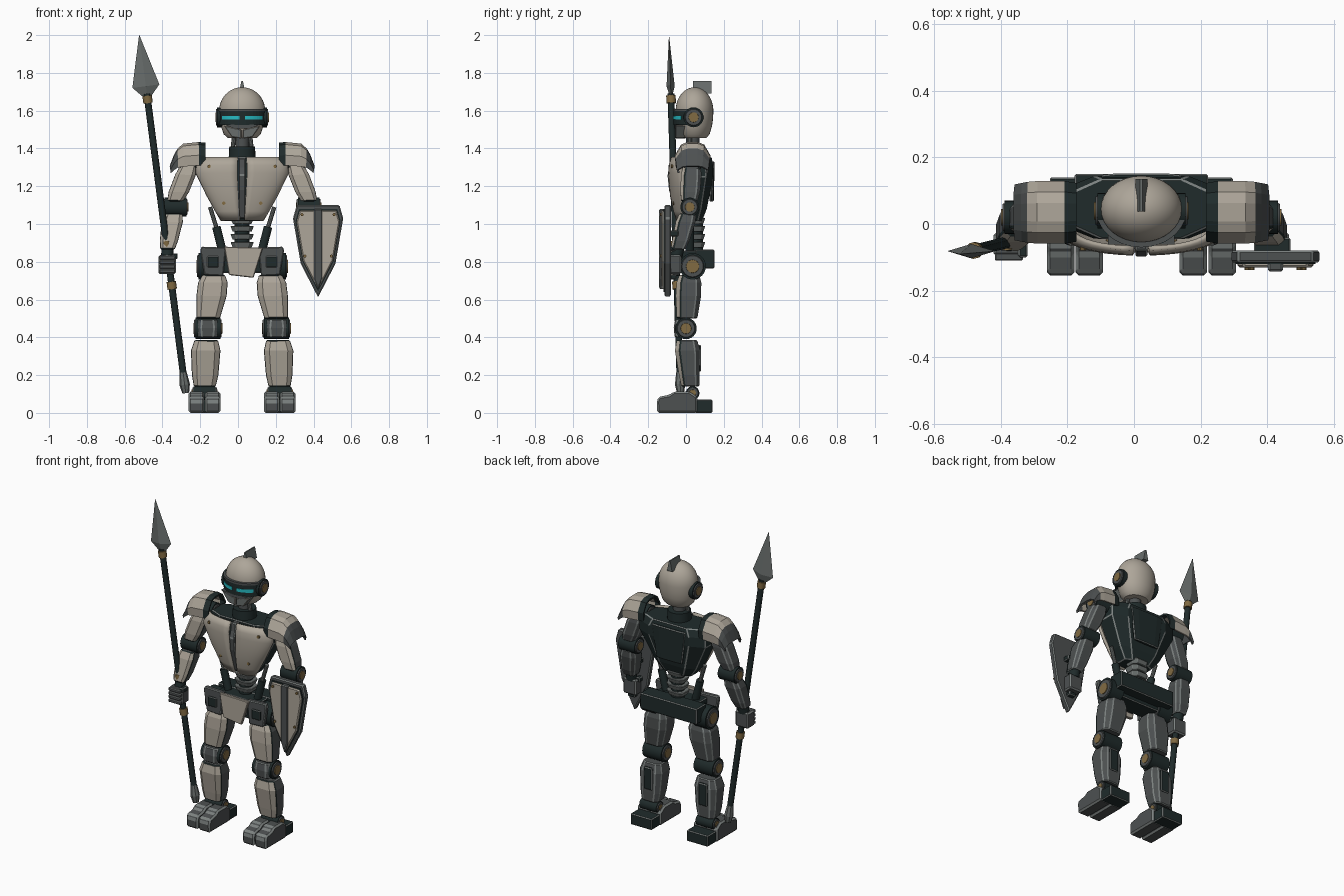
import bpy, bmesh, math
from mathutils import Vector, Matrix

if "Cube" in bpy.data.objects:
    bpy.data.objects.remove(bpy.data.objects["Cube"])

CX = 0.022  # body centre line; everything is built relative to it


def material(name, r, g, b):
    m = bpy.data.materials.new(name)
    m.diffuse_color = (r, g, b, 1)
    m.use_nodes = True
    m.node_tree.nodes["Principled BSDF"].inputs["Base Color"].default_value = m.diffuse_color
    return m


BEIGE = material("beige_armour", 0.42, 0.38, 0.32)
DARK = material("dark_teal_black", 0.014, 0.024, 0.024)
GREY = material("gunmetal_grey", 0.075, 0.082, 0.083)
EDGE = material("worn_edge_grey", 0.2, 0.22, 0.215)
STEEL = material("steel_grey", 0.14, 0.155, 0.15)
GOLD = material("bronze", 0.22, 0.145, 0.055)
CYAN = material("cyan_glow", 0.02, 0.5, 0.55)


def finish(name, bm, mats, smooth=False):
    bmesh.ops.recalc_face_normals(bm, faces=bm.faces)
    me = bpy.data.meshes.new(name)
    bm.to_mesh(me)
    bm.free()
    for m in mats:
        me.materials.append(m)
    if smooth:
        me.shade_smooth()
        me.set_sharp_from_angle(angle=math.radians(35))
    ob = bpy.data.objects.new(name, me)
    ob.location.x = CX
    bpy.context.collection.objects.link(ob)
    return ob


def wear(bm, width, skip=()):
    """Chamfer hard edges and give the chamfers the edge colour (slot 1)."""
    bmesh.ops.recalc_face_normals(bm, faces=bm.faces)
    es = [e for e in bm.edges if e.is_manifold and e.calc_face_angle(0) > 0.4
          and not any(f in skip for f in e.link_faces)]
    bmesh.ops.bevel(bm, geom=es, offset=width, offset_type='OFFSET', segments=1,
                    profile=0.5, affect='EDGES', material=1, clamp_overlap=True)


def loft(name, secs, mat, plate=None, width=0.005):
    """Chamfered rectangles (cx, cy, cz, half x, half y) joined into a shell."""
    bm = bmesh.new()
    ring = [(1, -.6), (1, .6), (.6, 1), (-.6, 1), (-1, .6), (-1, -.6), (-.6, -1), (.6, -1)]
    rows = [[bm.verts.new((cx + a * hx, cy + b * hy, cz)) for a, b in ring]
            for cx, cy, cz, hx, hy in secs]
    for r0, r1 in zip(rows, rows[1:]):
        for i in range(8):
            bm.faces.new((r0[i], r0[(i + 1) % 8], r1[(i + 1) % 8], r1[i]))
    bm.faces.new(rows[0])
    bm.faces.new(rows[-1])
    bmesh.ops.recalc_face_normals(bm, faces=bm.faces)
    front = []
    if plate:
        front = [f for f in bm.faces if f.normal.y < -0.4 and abs(f.normal.z) < 0.7]
        for f in front:
            f.material_index = 2
    wear(bm, width, front)
    if plate:
        front = [f for f in bm.faces if f.material_index == 2]
        rim = bmesh.ops.inset_region(bm, faces=front, thickness=0.007, depth=0.005)
        for f in rim['faces']:
            f.material_index = 3
    return finish(name, bm, [mat, EDGE, plate or mat, DARK])


def prism(name, pts, plane, a, b, mat, width=0.0, edge=None):
    """Outline in the xz, yz or xy plane, extruded from a to b."""
    put = {'xz': lambda u, v, w: (u, w, v), 'yz': lambda u, v, w: (w, u, v),
           'xy': lambda u, v, w: (u, v, w)}[plane]
    bm = bmesh.new()
    lo, hi = ([bm.verts.new(put(u, v, w)) for u, v in pts] for w in (a, b))
    n = len(pts)
    bm.faces.new(lo)
    bm.faces.new(hi)
    for i in range(n):
        bm.faces.new((lo[i], lo[(i + 1) % n], hi[(i + 1) % n], hi[i]))
    if width:
        wear(bm, width)
    return finish(name, bm, [mat, edge or EDGE])


def box(name, c, size, mat, width=0.005):
    x, y, z = (v / 2 for v in size)
    pts = [(c[0] - x, c[1] - y), (c[0] + x, c[1] - y), (c[0] + x, c[1] + y), (c[0] - x, c[1] + y)]
    return prism(name, pts, 'xy', c[2] - z, c[2] + z, mat, width)


def rod(name, p0, p1, r0, r1, mat, n=20, flat=1.0):
    p0, p1 = Vector(p0), Vector(p1)
    d = p1 - p0
    q = Vector((0, 0, 1)).rotation_difference(d).to_matrix().to_4x4()
    bm = bmesh.new()
    bmesh.ops.create_cone(bm, cap_ends=True, segments=n, radius1=r0, radius2=r1, depth=d.length,
                          matrix=Matrix.Translation((p0 + p1) / 2) @ q @ Matrix.Diagonal((1, flat, 1, 1)))
    return finish(name, bm, [mat], smooth=n > 8)


def joint(name, s, x0, x1, y, z, r):
    """Sideways pivot drum with a grey ring and bronze cap on both ends."""
    rod(name, (s * x0, y, z), (s * x1, y, z), r, r, DARK, 24)
    for x, d in ((x0, -1), (x1, 1)):
        for part, k, t, m in (("ring", .85, .006, GREY), ("cap", .52, .01, GOLD)):
            rod(f"{name}_{part}", (s * x, y, z), (s * (x + d * t), y, z), r * k, r * k * .94, m, 24)


def shell(name, rows, mats, thick, smooth=False):
    """Sheet through rows of points; one material per strip, then thickened."""
    bm = bmesh.new()
    vs = [[bm.verts.new(p) for p in row] for row in rows]
    for k, (a, b) in enumerate(zip(vs, vs[1:])):
        for i in range(len(a) - 1):
            bm.faces.new((a[i], a[i + 1], b[i + 1], b[i])).material_index = min(k, len(mats) - 1)
    ob = finish(name, bm, mats, smooth)
    mod = ob.modifiers.new("thickness", 'SOLIDIFY')
    mod.thickness, mod.offset = thick, 0


def arc_band(name, a0, a1, rx, ry, t, z0, z1, mat, n=20):
    """Curved strip around the front of the head, angles from straight ahead."""
    an = [math.radians(a0 + (a1 - a0) * i / n) for i in range(n + 1)]
    pts = [(rx * math.sin(a), .045 - ry * math.cos(a)) for a in an]
    pts += [((rx - t) * math.sin(a), .045 - (ry - t) * math.cos(a)) for a in reversed(an)]
    prism(name, pts, 'xy', z0, z1, mat)


# Head: egg-shaped helmet, crest, visor, eyes, jaw
prof = [(math.cos(t), 1.6 + .124 * math.sin(t)) for t in [i * math.pi / 20 for i in range(10)]]
prof = [(.62, 1.455), (.8, 1.475), (.93, 1.52), (.985, 1.56)] + prof
bm = bmesh.new()
rings = [[bm.verts.new((.122 * r * math.cos(a), .045 + .1 * r * math.sin(a), z))
          for a in [i * math.tau / 32 for i in range(32)]] for r, z in prof]
for r0, r1 in zip(rings, rings[1:]):
    for i in range(32):
        bm.faces.new((r0[i], r0[(i + 1) % 32], r1[(i + 1) % 32], r1[i]))
bm.faces.new(rings[0])
top = bm.verts.new((0, .045, 1.724))
for i in range(32):
    bm.faces.new((rings[-1][i], rings[-1][(i + 1) % 32], top))
finish("helmet", bm, [BEIGE], True)
prism("crest", [(-.018, 1.69), (.018, 1.69), (.004, 1.757), (-.004, 1.757)], 'xz', .038, .135, STEEL)
arc_band("visor", -85, 85, .133, .112, .02, 1.525, 1.605, DARK)
arc_band("visor_brow", -80, 80, .136, .115, .02, 1.598, 1.61, GREY)
for s in (-1, 1):
    arc_band("eye", s * 6, s * 52, .136, .115, .006, 1.552, 1.572, CYAN, 8)
    joint("ear", s, .1, .132, .04, 1.565, .053)
    prism("cheek", [(s * .004, 1.452), (s * .055, 1.46), (s * .098, 1.522), (s * .004, 1.5)],
          'xz', -.056, 0, STEEL, .004, BEIGE)
prism("jaw_trim", [(-.1, 1.528), (.1, 1.528), (.04, 1.505), (-.04, 1.505)], 'xz', -.062, 0, GREY)

# Neck
rod("neck_collar", (0, .035, 1.34), (0, .035, 1.41), .072, .068, DARK, 24)
rod("neck_core", (0, .035, 1.4), (0, .035, 1.47), .036, .036, GREY)
for s in (-1, 1):
    rod("neck_piston", (s * .05, .02, 1.4), (s * .042, .02, 1.47), .012, .012, STEEL, 10)

# Torso: dark core, two curved chest plates, centre spine strip
loft("torso_core", [(0, .03, 1.015, .1, .055), (0, .035, 1.08, .15, .075), (0, .05, 1.25, .235, .094),
                    (0, .05, 1.31, .235, .094), (0, .045, 1.355, .2, .09)], DARK)
loft("back_panel", [(0, .135, 1.12, .09, .012), (0, .14, 1.33, .12, .012)], DARK)
rows_z = [(1.02, .11, .05), (1.07, .14, .066), (1.15, .185, .083), (1.27, .245, .093),
          (1.31, .243, .09), (1.352, .212, .078)]
for s in (-1, 1):
    rows = []
    for z, hw, d in rows_z:
        an = [math.radians(6 + 74 * i / 8) for i in range(9)]
        rows.append([(s * hw * math.sin(a), .005 - d * math.cos(a) ** .7, z) for a in an])
    shell("chest_plate", rows, [BEIGE], .014, True)
    for x, z, y in ((.175, 1.305, -.066), (.098, 1.11, -.056)):
        rod("chest_bolt", (s * x, y + .01, z), (s * x, y - .014, z), .009, .009, GOLD, 10)
    # waist pistons
    rod("waist_piston_rod", (s * .17, .02, 1.09), (s * .13, .02, .96), .012, .012, STEEL, 10)
    rod("waist_piston_sleeve", (s * .137, .02, .985), (s * .105, .02, .86), .023, .023, DARK, 14)
prism("chest_spine", [(-.085, 1.3), (-.098, 1.26), (-.09, 1.18), (-.045, 1.03), (0, 1.03), (0, 1.35), (-.08, 1.35)],
      'yz', -.018, .018, GREY, .005)
for i in range(4):
    z = .875 + .042 * i
    loft("vertebra", [(0, .05, z, .05, .042), (0, .05, z + .03, .062, .052)], STEEL, width=.003)
rod("spine_core", (0, .05, .84), (0, .05, 1.04), .04, .04, DARK)

# Pelvis
box("pelvis_block", (0, .025, .8), (.3, .12, .12), DARK)
box("pelvis_back", (0, .1, .815), (.4, .1, .1), DARK)
prism("pelvis_front_plate", [(-.095, .88), (.11, .875), (.06, .715), (-.07, .73)], 'xz', -.085, -.065, BEIGE, .004, BEIGE)
box("pelvis_front_mount", (0, -.045, .81), (.14, .05, .1), GREY)

for s in (-1, 1):
    # Hip, thigh, knee
    joint("hip_joint", s, .14, .232, .035, .776, .07)
    prism("hip_plate", [(s * .085, .875), (s * .215, .88), (s * .222, .86), (s * .2, .73), (s * .1, .725)],
          'xz', -.065, -.035, GREY, .005)
    box("hip_plate_boss", (s * .155, -.065, .8), (.06, .02, .06), DARK, .004)
    loft("thigh", [(s * .15, .02, .73, .06, .05), (s * .155, .018, .69, .078, .063),
                   (s * .162, .015, .62, .08, .065), (s * .18, .008, .5, .062, .052)], GREY, BEIGE)
    joint("knee_joint", s, .115, .248, 0, .447, .057)
    loft("kneecap", [(s * .183, -.03, .4, .05, .03), (s * .183, -.035, .45, .058, .03),
                     (s * .183, -.03, .495, .05, .028)], GREY)
    # Shin, ankle, foot
    loft("shin", [(s * .198, .025, .14, .058, .045), (s * .196, .02, .2, .07, .052),
                  (s * .193, .01, .33, .078, .064), (s * .19, .008, .385, .062, .052)], GREY, BEIGE)
    box("calf_block", (s * .194, .065, .29), (.06, .03, .14), DARK)
    joint("ankle_joint", s, .14, .258, .035, .105, .036)
    for x in (.156, .242):
        prism("toe", [(-.152, 0), (.06, 0), (.06, .085), (.02, .112), (-.065, .112), (-.09, .095), (-.145, .085),
                      (-.155, .06)], 'yz', s * (x - .041), s * (x + .041), GREY, .01)
    box("heel", (s * .199, .095, .035), (.15, .09, .07), DARK)
    # Shoulder and layered pauldron
    joint("shoulder_joint", s, .2, .33, .035, 1.327, .052)
    rows = []
    for x, zt, zb, r in ((.195, 1.425, 1.31, .082), (.23, 1.428, 1.31, .088), (.31, 1.42, 1.305, .088),
                         (.338, 1.395, 1.3, .086), (.355, 1.365, 1.29, .083), (.378, 1.305, 1.27, .078)):
        rows.append([(s * x, .035 + u * r, zb + w * (zt - zb))
                     for u, w in ((-.95, 0), (-1, .45), (-.65, .9), (-.3, 1), (.3, 1), (.65, .9), (1, .45), (.95, 0))])
    shell("pauldron", rows, [DARK, BEIGE, BEIGE, GREY, GREY], .012)
    # Arm
    loft("upper_arm", [(s * .355, .02, 1.12, .042, .04), (s * .335, .025, 1.17, .054, .05),
                       (s * .3, .03, 1.26, .055, .052), (s * .28, .035, 1.32, .042, .042)], GREY, BEIGE)
    joint("elbow_joint", s, .295, .41, .02, 1.09, .05)
    loft("forearm", [(s * .395, -.04, .865, .038, .036), (s * .388, -.025, .91, .048, .044),
                     (s * .37, .0, 1.01, .056, .05), (s * .362, .012, 1.055, .046, .042)], GREY, BEIGE)
    rod("wrist", (s * .397, -.05, .83), (s * .395, -.04, .88), .032, .032, DARK)
    box("hand", (s * .397, -.06, .785), (.092, .07, .1), GREY, .008)
    for i in range(4):
        box("finger", (s * .397, -.095, .75 + .024 * i), (.084, .03, .021), GREY, .004)
    box("thumb", (s * .355, -.075, .83), (.028, .05, .03), DARK)


# Spear: leaning straight axis as a function of height
def sp(z):
    return (-.502 - (z - 1.67) * .13, -.09 + (2 - z) * .032, z)


rod("spear_shaft", sp(.19), sp(1.69), .018, .018, DARK, 12)
rod("spear_tip", sp(1.73), sp(2.0), .072, .001, STEEL, 4, .3)
rod("spear_tip_base", sp(1.68), sp(1.73), .026, .072, STEEL, 4, .3)
for z in (1.66, .89, .675):
    rod("spear_ring", sp(z - .02), sp(z + .02), .025, .025, GOLD, 12)
rod("spear_butt", sp(.105), sp(.15), .018, .028, STEEL, 8)
rod("spear_butt_top", sp(.15), sp(.215), .028, .019, STEEL, 8)

# Shield: rim, raised panel, spine, bolts, grip
SX = .402
outline = [(-.113, 1.1), (.113, 1.1), (.133, 1.03), (.092, .79), (0, .612), (-.092, .79), (-.133, 1.03)]


def scaled(k):
    return [(SX + x * k, .9 + (z - .9) * k) for x, z in outline]


prism("shield_rim", scaled(1), 'xz', -.115, -.08, GREY, .006)
prism("shield_groove", scaled(.9), 'xz', -.12, -.1, DARK)
prism("shield_panel", scaled(.86), 'xz', -.13, -.1, BEIGE, .006, BEIGE)
prism("shield_spine", [(SX - .022, 1.08), (SX + .022, 1.08), (SX + .022, .71), (SX, .65), (SX - .022, .71)],
      'xz', -.142, -.1, GREY, .005)
for x, z in ((-.085, 1.05), (.085, 1.05), (-.07, .83), (.07, .83)):
    rod("shield_bolt", (SX + x, -.12, z), (SX + x, -.138, z), .008, .008, GOLD, 10)
for z in (.72, .87):
    box("shield_grip_mount", (SX, -.07, z), (.05, .04, .025), DARK)
box("shield_arm_strap", (SX - .01, -.065, .95), (.11, .05, .03), DARK)
